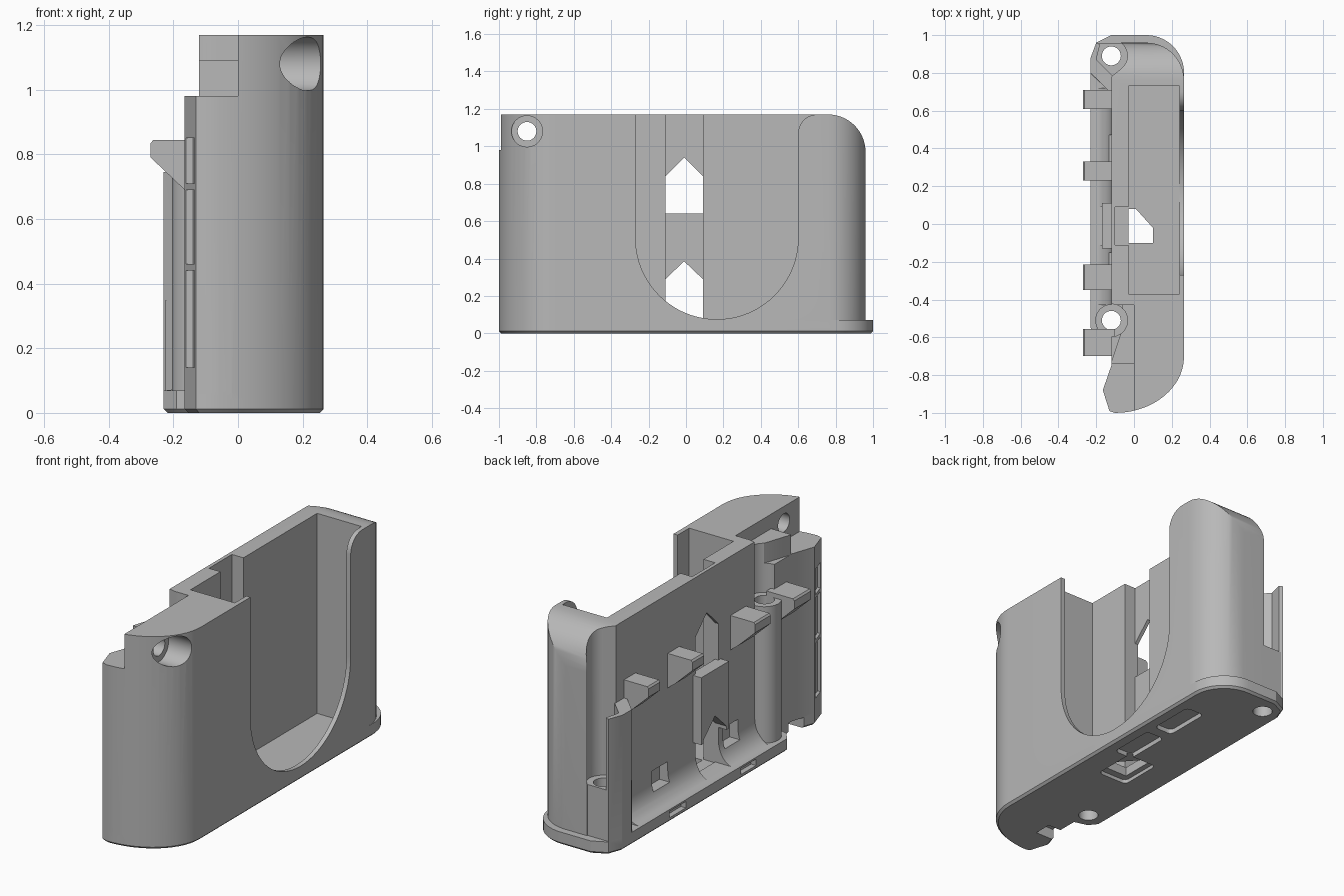
import bpy, bmesh, math
from mathutils import Vector

if "Cube" in bpy.data.objects:
    bpy.data.objects.remove(bpy.data.objects["Cube"], do_unlink=True)

grey = bpy.data.materials.new("plain_grey")
grey.use_nodes = True
GREY = (0.48, 0.48, 0.48, 1)
grey.diffuse_color = GREY
grey.node_tree.nodes["Principled BSDF"].inputs["Base Color"].default_value = GREY


def arc(cx, cy, rx, ry, start, end, steps=14):
    out = []
    for i in range(steps + 1):
        t = math.radians(start + (end - start) * i / steps)
        out.append((cx + rx * math.cos(t), cy + ry * math.sin(t)))
    return out


def prism(name, pts, lo, hi, axis="z", chamfer=0):
    """Extrude a closed outline along one axis."""
    place = {"z": lambda p, h: (p[0], p[1], h),
             "x": lambda p, h: (h, p[0], p[1]),
             "y": lambda p, h: (p[0], h, p[1])}[axis]
    bm = bmesh.new()
    low = bm.faces.new([bm.verts.new(place(p, lo)) for p in pts])
    top = bmesh.ops.extrude_face_region(bm, geom=[low])["geom"]
    verts = [v for v in top if isinstance(v, bmesh.types.BMVert)]
    bmesh.ops.translate(bm, verts=verts, vec=Vector(place((0, 0), hi - lo)))
    bmesh.ops.recalc_face_normals(bm, faces=bm.faces)
    if chamfer:
        edges = [e for e in bm.edges if all(abs(v.co.z - lo) < 1e-5 for v in e.verts)]
        bmesh.ops.bevel(bm, geom=edges, offset=chamfer, segments=1, affect="EDGES")
    mesh = bpy.data.meshes.new(name)
    bm.to_mesh(mesh)
    bm.free()
    mesh.materials.append(grey)
    obj = bpy.data.objects.new(name, mesh)
    bpy.context.collection.objects.link(obj)
    return obj


def box(name, x, y, z):
    return prism(name, [(x[0], y[0]), (x[1], y[0]), (x[1], y[1]), (x[0], y[1])], *z)


def rod(name, a, b, radius, lo, hi, axis="z"):
    return prism(name, arc(a, b, radius, radius, 0, 352.5, 47), lo, hi, axis)


def combine(target, parts, operation):
    """Apply boolean parts to the target, then remove them."""
    for part in parts:
        mod = target.modifiers.new(part.name, "BOOLEAN")
        mod.operation, mod.solver, mod.object = operation, "EXACT", part
    dg = bpy.context.evaluated_depsgraph_get()
    dg.update()
    mesh = bpy.data.meshes.new_from_object(target.evaluated_get(dg))
    target.modifiers.clear()
    target.data = mesh
    for part in parts:
        bpy.data.objects.remove(part, do_unlink=True)


FRONT = arc(-0.1, -0.7, 0.365, 0.3, -90, 0)
SCREWS = [(-0.12, 0.89), (-0.12, -0.51)]

# Main shell
shell = prism("grip_shell", FRONT + arc(0.065, 0.76, 0.2, 0.2, 0, 90) + [
    (-0.07, 0.96), (-0.07, 0.82), (-0.12, 0.78), (-0.12, -0.75),
    (-0.165, -0.88), (-0.13, -0.99)], 0.04, 1.17)

# Cut away the front inner corner and round the rear top
crown = arc(0.76, 0.97, 0.2, 0.2, 90, 0)
combine(shell, [
    box("front_step", (-0.5, 0), (-1.5, -0.74), (0.98, 2)),
    box("lug_step", (-0.5, 0), (-0.75, -0.43), (1.09, 2)),
    prism("lug_slant", [(-0.13, -0.76), (-0.06, -0.55), (-0.06, -0.43),
                        (-0.3, -0.43), (-0.3, -0.76)], 0.98, 2),
    prism("crown_cut", crown + [(1.3, 0.97), (1.3, 1.4), (0.76, 1.4)], -1, 1, "x"),
    rod("rear_pocket", *SCREWS[0], 0.085, 0.35, 2),
    rod("post_clearance", *SCREWS[1], 0.086, 0.82, 2),
], "DIFFERENCE")

# Base flange, rear corner, screw post, floor fillet and centre guide
cove = arc(-0.22, 0.2, 0.1, 0.13, 0, -90, 8)
combine(shell, [
    prism("base_flange", FRONT + arc(0.065, 0.8, 0.2, 0.2, 0, 90) + [
        (-0.12, 1.0), (-0.2, 0.96), (-0.23, 0.88), (-0.23, -0.55), (-0.19, -0.6),
        (-0.12, -0.62), (-0.12, -0.75), (-0.165, -0.88), (-0.13, -0.99)],
        0, 0.07, chamfer=0.012),
    prism("rear_block", [(-0.05, 0.75), (-0.05, 0.955), (-0.19, 0.955), (-0.225, 0.87),
                         (-0.225, 0.79), (-0.115, 0.69)], 0.02, 0.35),
    prism("rear_corner_wall", [(-0.11, 0.68), (-0.23, 0.8), (-0.23, 0.88), (-0.2, 0.96),
                               (-0.18, 0.95), (-0.2, 0.87), (-0.11, 0.78)], 0.03, 0.745),
    rod("screw_post", *SCREWS[1], 0.085, 0.03, 0.82),
    prism("floor_cove", cove + [(-0.22, 0.03), (-0.1, 0.03), (-0.1, 0.2)],
          -0.43, 0.72, "y"),
    box("centre_guide", (-0.17, -0.1), (-0.13, 0.11), (0.27, 0.64)),
], "UNION")


def arrow(name, z0, shoulder, tip):
    return prism(name, [(-0.11, z0), (0.09, z0), (0.09, shoulder),
                        (-0.01, tip), (-0.11, shoulder)], -0.3, -0.02, "x")


def pad(name, x, y, w, l, depth):
    corners = []
    for sx, sy, a in ((1, 1, 0), (-1, 1, 90), (-1, -1, 180), (1, -1, 270)):
        corners += arc(x + sx * (w - 0.025), y + sy * (l - 0.025),
                       0.025, 0.025, a, a + 90, 4)
    return prism(name, corners, -0.1, depth)


# Cavity, side scoop, channel, and all holes
scoop = (arc(0.165, 0.51, 0.435, 0.435, 180, 360, 40)
         + arc(0.7, 1.07, 0.1, 0.1, 180, 90, 8) + [(0.7, 1.4), (-0.27, 1.4)])
cuts = [
    box("cavity", (-0.03, 0.24), (-0.37, 0.73), (0.07, 2)),
    prism("scoop", scoop, 0.2, 0.5, "x"),
    box("channel", (-0.1, 0), (-0.11, 0.09), (0.07, 2)),
    arrow("lower_arrow", 0.075, 0.29, 0.385),
    arrow("upper_arrow", 0.64, 0.84, 0.94),
    prism("floor_hole", [(-0.03, -0.1), (0.1, -0.1), (0.1, -0.02), (0.01, 0.08),
                         (-0.03, 0.08)], -0.1, 0.2),
    rod("side_counterbore", -0.85, 1.08, 0.083, 0.115, 0.6, "x"),
    rod("side_bore", -0.85, 1.08, 0.05, -0.2, 0.2, "x"),
    pad("front_foot_recess", 0.145, 0.215, 0.055, 0.13, 0.025),
    pad("rear_foot_recess", 0.145, 0.535, 0.055, 0.13, 0.025),
    pad("hole_recess", 0.03, -0.02, 0.09, 0.12, 0.02),
    box("front_catch_slot", (-0.3, -0.03), (-0.82, -0.72), (-0.1, 0.06)),
]
for i, (x, y) in enumerate(SCREWS):
    cuts.append(rod(f"screw_bore_{i}", x, y, 0.05, -0.1, 2))
for i, (y0, y1) in enumerate(((0.33, 0.47), (-0.28, -0.15))):
    cuts.append(box(f"wall_window_{i}", (-0.2, -0.07), (y0, y1), (0.14, 0.25)))
    cuts.append(box(f"rim_slot_{i}", (-0.3, -0.2), (y0, y1), (0.025, 0.06)))
for i, (z0, z1) in enumerate(((0.14, 0.44), (0.46, 0.69), (0.71, 0.85))):
    cuts.append(prism(f"edge_window_{i}", [(-0.2, -0.895), (-0.14, -0.895),
                                           (-0.118, -0.975), (-0.2, -0.975)], z0, z1))
combine(shell, cuts, "DIFFERENCE")

# Snap hooks along the inner side
hook = [(-0.1, 0.845), (-0.262, 0.845), (-0.27, 0.835), (-0.27, 0.79),
        (-0.165, 0.69), (-0.1, 0.64)]
hooks = [prism(f"snap_hook_{i + 1}", hook, y0, y1, "y") for i, (y0, y1) in enumerate(
    ((0.61, 0.71), (0.23, 0.33), (-0.35, -0.215), (-0.7, -0.555)))]

# Smooth the curves, keep the edges crisp
for obj in [shell] + hooks:
    bpy.ops.object.select_all(action="DESELECT")
    obj.select_set(True)
    bpy.context.view_layer.objects.active = obj
    bpy.ops.object.shade_smooth_by_angle(angle=math.radians(25))
